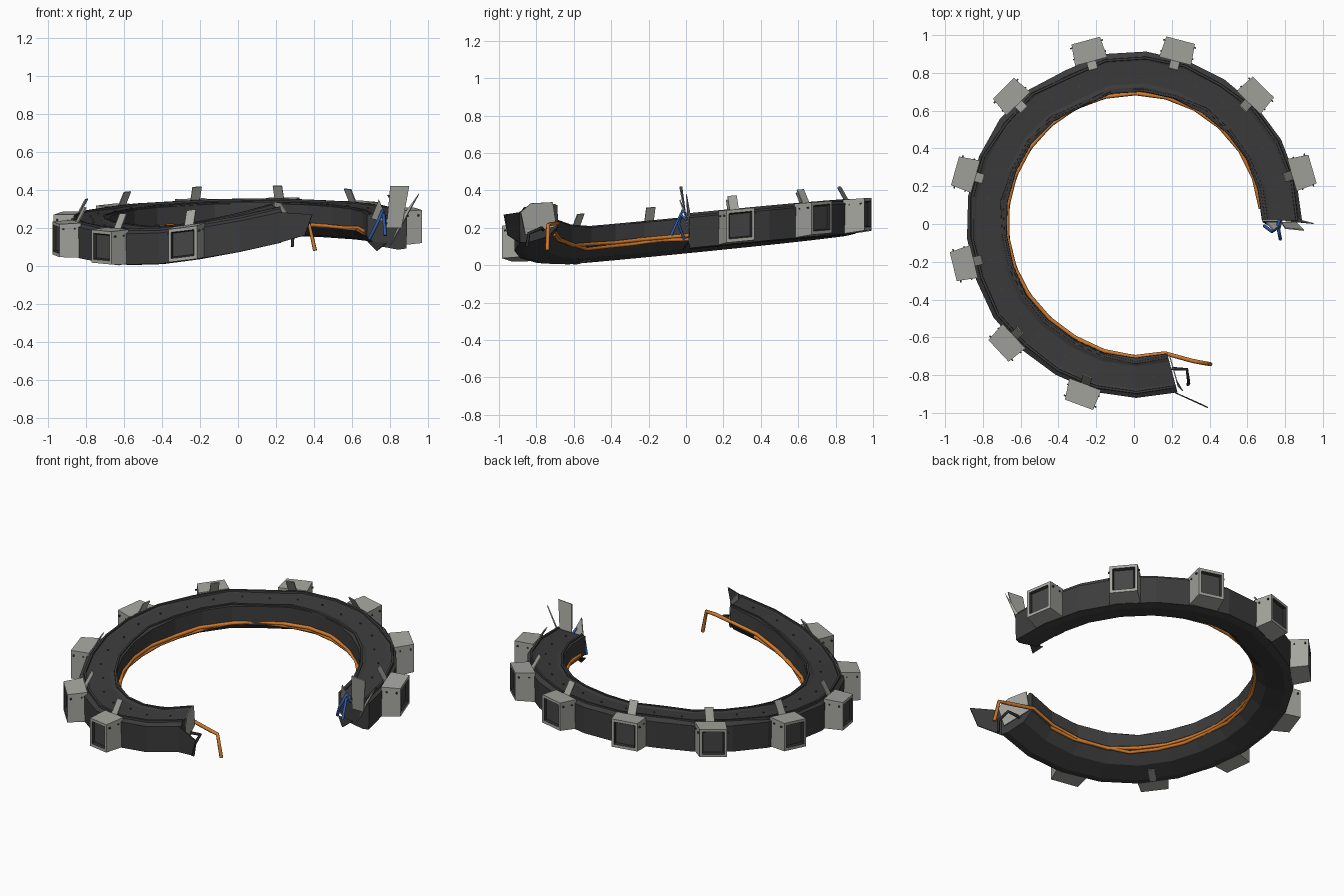
import bpy, math, random
from mathutils import Vector

if "Cube" in bpy.data.objects:
    bpy.data.objects.remove(bpy.data.objects["Cube"])

random.seed(4)

def mat(name, c):
    m = bpy.data.materials.new(name)
    m.diffuse_color = (*c, 1)
    m.use_nodes = True
    m.node_tree.nodes["Principled BSDF"].inputs["Base Color"].default_value = m.diffuse_color
    return m

DARK = mat("dark_hull", (0.045, 0.045, 0.046))
EDGE = mat("black_trim", (0.024, 0.024, 0.025))
GREY = mat("light_grey", (0.38, 0.38, 0.35))
GLASS = mat("window_grey", (0.06, 0.06, 0.06))
ORANGE = mat("orange_cable", (0.62, 0.19, 0.025))
BLUE = mat("blue_cable", (0.03, 0.10, 0.38))

# Maps (angle in degrees, radius, sideways, height) onto the tilted, bent ring
def P(a, r, t=0.0, h=0.0):
    q = math.radians(a)
    x = r * math.cos(q) - t * math.sin(q)
    y = r * math.sin(q) + t * math.cos(q)
    b = math.degrees(math.atan2(y, x)) % 360
    b = b - 360 if b > 330 else b
    z = 0.074 + 0.1 * y + 0.012 * x + h
    if b > 232:
        z += 0.125 * ((b - 232) / 53) ** 1.3
    # the torn end is pushed outwards
    push = 0.033 * min(1, max(0, (b - 235) / 35))
    return Vector((x, y * 1.01 + 0.01 - push, z))

def make(name, verts, faces, mats, idx=None):
    me = bpy.data.meshes.new(name)
    me.from_pydata([tuple(v) for v in verts], [], faces)
    for m in mats:
        me.materials.append(m)
    if idx:
        for p, i in zip(me.polygons, idx):
            p.material_index = i
    me.validate()
    ob = bpy.data.objects.new(name, me)
    bpy.context.collection.objects.link(ob)
    return ob

HEX = [(0, 3, 2, 1), (4, 5, 6, 7), (0, 1, 5, 4), (1, 2, 6, 5), (2, 3, 7, 6), (3, 0, 4, 7)]

# Loft a closed section (radius, height) along the angles
def sweep(name, section, angles, material, wobble=0.0):
    n, verts, faces = len(section), [], []
    for a in angles:
        d = random.uniform(-wobble, wobble)
        if wobble and 110 < a < 128:
            d -= 0.02
        verts += [P(a, r + d, 0, h) for r, h in section]
    for i in range(len(angles) - 1):
        for j in range(n):
            k = (j + 1) % n
            faces.append((i * n + j, i * n + k, (i + 1) * n + k, (i + 1) * n + j))
    faces += [tuple(range(n))[::-1], tuple(range(len(verts) - n, len(verts)))]
    return make(name, verts, faces, [material])

# Bent cable or pipe through points
def tube(name, pts, rad, material):
    cu = bpy.data.curves.new(name, 'CURVE')
    cu.dimensions = '3D'
    cu.bevel_depth, cu.bevel_resolution, cu.use_fill_caps = rad, 1, True
    sp = cu.splines.new('POLY')
    sp.points.add(len(pts) - 1)
    for p, v in zip(sp.points, pts):
        p.co = (*v, 1)
    cu.materials.append(material)
    ob = bpy.data.objects.new(name, cu)
    bpy.context.collection.objects.link(ob)
    return ob

# Thin torn plate
def shard(name, pts, material, thick=0.006):
    pts = [Vector(p) for p in pts]
    n = len(pts)
    off = (pts[1] - pts[0]).cross(pts[2] - pts[0]).normalized() * thick
    faces = [tuple(range(n))[::-1], tuple(range(n, 2 * n))]
    faces += [(i, (i + 1) % n, n + (i + 1) % n, n + i) for i in range(n)]
    return make(name, pts + [p + off for p in pts], faces, [material])

# Broken ring hull, underside sloping up to the inner wall
angles = [0.6 + 14.22 * i for i in range(21)]
section = [(0.682, 0.185), (0.68, 0.072), (0.735, 0.022), (0.845, 0.0), (0.888, 0.006), (0.892, 0.168),
           (0.862, 0.186), (0.845, 0.181), (0.725, 0.181), (0.705, 0.188)]
sweep("ring_hull", section, angles, DARK, 0.005)

# Uneven trim strips along the top edges
for name, r in (("outer_top_trim", 0.86), ("inner_top_trim", 0.70)):
    sweep(name, [(r - 0.008, 0.176), (r + 0.008, 0.176), (r + 0.006, 0.193), (r - 0.006, 0.193)],
          angles, DARK, 0.009)

# Rivets on the deck
rv, rf = [], []
for i in range(24):
    a = 6 + 11.8 * i
    r = 0.785 if i % 3 else 0.765
    b = len(rv)
    rv += [P(a, r + x, y, h) for h in (0.172, 0.187)
           for x, y in ((-.004, -.004), (.004, -.004), (.004, .004), (-.004, .004))]
    rf += [tuple(b + k for k in f) for f in HEX]
make("deck_rivets", rv, rf, [GLASS])

# Window modules around the outside, each with a leaning bracket tab
for i in range(9):
    a = 16.4 + 29.55 * i
    loops = [(0.872, 0.088, 0.008, 0.19), (0.985, 0.078, 0.014, 0.187),
             (0.985, 0.063, 0.032, 0.17), (0.97, 0.056, 0.039, 0.163)]
    v, f, idx = [], [], []
    for r, w, lo, hi in loops:
        v += [P(a, r, t, h) for t, h in ((-w, lo), (w, lo), (w, hi), (-w, hi))]
    for k in range(3):
        for j in range(4):
            f.append((4 * k + j, 4 * k + (j + 1) % 4, 4 * k + 4 + (j + 1) % 4, 4 * k + 4 + j))
            idx.append(1 if k == 2 else 0)
    f += [(3, 2, 1, 0), (12, 13, 14, 15)]
    idx += [0, 2]
    make(f"window_module_{i}", v, f, [GREY, EDGE, GLASS], idx)
    w = 0.025
    shard(f"bracket_tab_{i}", [P(a, 0.878, -w, 0.165), P(a, 0.878, w, 0.165),
                               P(a, 0.825, w, 0.262), P(a, 0.825, -w, 0.262)], GREY)
    # Small clamp bolts at the module sides
    bv, bf = [], []
    for t in (-0.084, 0.084):
        for r in (0.905, 0.965):
            b = len(bv)
            bv += [P(a, r + x, t + y, 0.16 + z) for z in (-.004, .004)
                   for x, y in ((-.004, -.006), (.004, -.006), (.004, .006), (-.004, .006))]
            bf += [tuple(b + k for k in q) for q in HEX]
    make(f"module_bolts_{i}", bv, bf, [GLASS])

shard("belly_plate", [P(223, 0.77, -.018, .008), P(223, 0.87, -.018, -.003),
                      P(223, 0.87, .018, -.003), P(223, 0.77, .018, .008)], GREY, 0.004)

# Orange cables on the inner wall with a hanging tail
sag = [P(6 + 13.9 * i, 0.675, 0, 0.088 + random.uniform(-.008, .008)) for i in range(21)]
tube("orange_main_cable", sag + [(0.31, -0.725, 0.22), (0.375, -0.737, 0.215), (0.405, -0.742, 0.08)],
     0.011, ORANGE)
tube("orange_second_cable", [P(8 + 13.2 * i, 0.676, 0, 0.078 + random.uniform(-.01, .008))
                             for i in range(21)], 0.010, ORANGE)

# Torn end near the right side
shard("right_end_shard_1", [(0.70, 0.01, 0.25), (0.79, 0.01, 0.23), (0.74, -0.03, 0.35)], GREY)
shard("right_end_shard_2", [(0.78, 0.01, 0.20), (0.86, 0.01, 0.20), (0.90, -0.03, 0.42), (0.80, -0.02, 0.42)], GREY)
shard("right_end_shard_3", [(0.80, 0.015, 0.11), (0.87, 0.02, 0.27), (0.95, 0.0, 0.38)], GREY)
shard("right_end_shard_4", [(0.68, 0.01, 0.13), (0.78, 0.01, 0.12), (0.73, -0.02, 0.08)], EDGE)
tube("blue_cable_a", [(0.77, 0.03, 0.25), (0.76, -0.02, 0.29), (0.73, -0.04, 0.22), (0.69, -0.01, 0.14)], 0.009, BLUE)
tube("blue_cable_b", [(0.78, 0.03, 0.22), (0.765, -0.03, 0.27), (0.775, -0.08, 0.16)], 0.009, BLUE)

# Torn end at the front
shard("front_end_plate", [P(286, 0.69, 0, 0.07), P(286, 0.86, 0, 0.04), P(287, 0.89, 0, 0.16),
                          P(286, 0.83, 0, 0.205), P(286, 0.71, 0, 0.20)], GREY)
shard("front_hull_shard", [P(284, 0.89, 0, 0.01), P(284, 0.89, 0, 0.17), (0.39, -0.975, 0.27),
                           (0.35, -0.955, 0.16)], DARK)
tube("bent_pipe", [(0.2, -0.765, 0.19), (0.28, -0.77, 0.20), (0.29, -0.84, 0.17), (0.285, -0.85, 0.10)], 0.009, EDGE)
